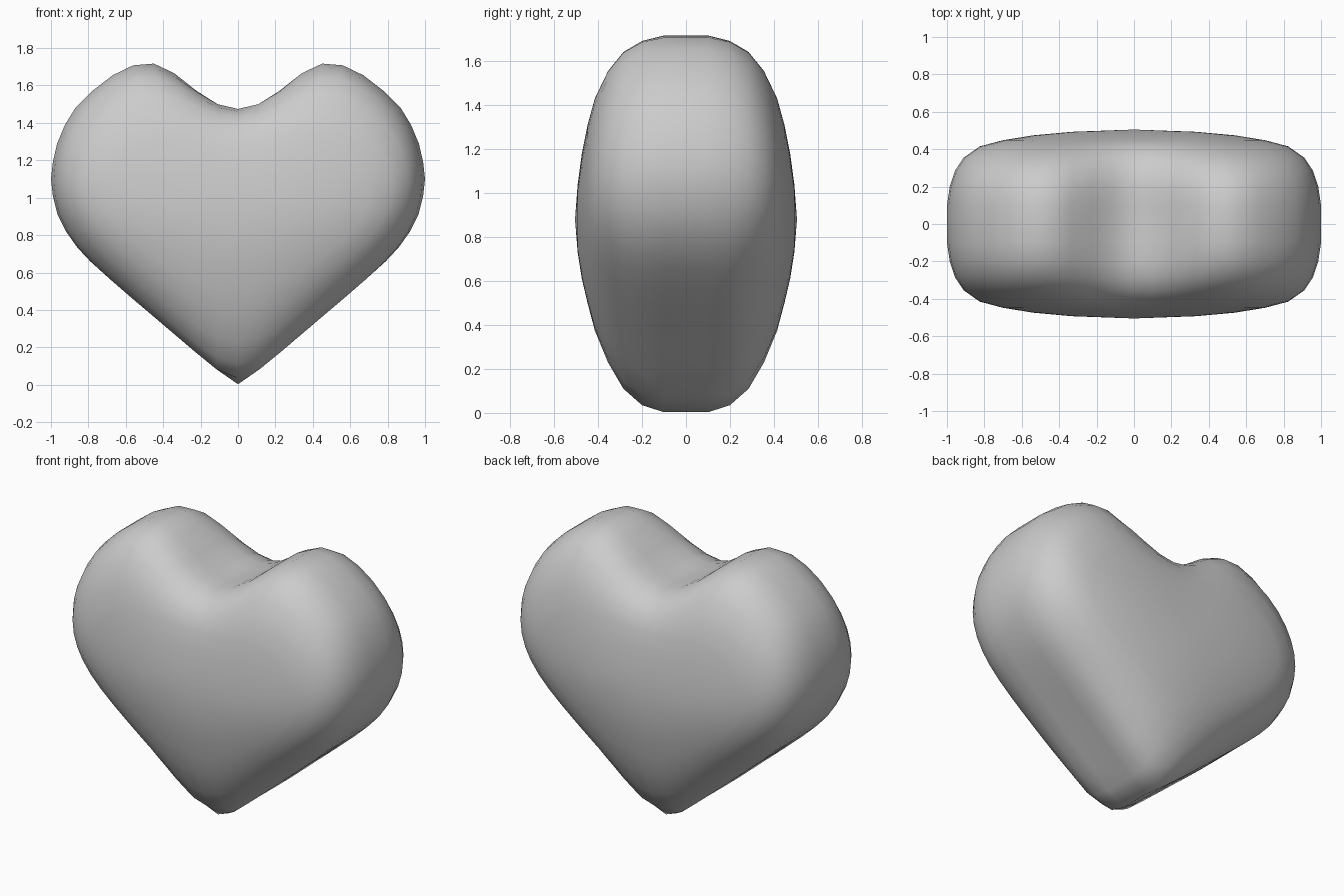
import bpy, bmesh

if "Cube" in bpy.data.objects:
    bpy.data.objects.remove(bpy.data.objects["Cube"])

# Right half of the heart outline (x, z), notch to tip
half = [(0, 1.468), (.11, 1.5), (.22, 1.57), (.34, 1.665), (.45, 1.717), (.56, 1.708),
        (.67, 1.655), (.78, 1.57), (.87, 1.48), (.925, 1.39), (.967, 1.29), (.99, 1.19),
        (1, 1.1), (.99, 1.01), (.965, .91), (.92, .82), (.86, .735), (.79, .66),
        (.69, .57), (.58, .475), (.47, .385), (.36, .29), (.24, .19), (.11, .08), (0, .003)]
outline = half + [(-x, z) for x, z in half[-2:0:-1]]

# Puffed layers: depth, half width, top, bottom, smoothing passes
layers = [(.10, 1, 1.717, .003, 0), (.20, .985, 1.692, .035, 1), (.285, .957, 1.642, .11, 2),
          (.355, .91, 1.555, .23, 4), (.415, .825, 1.43, .375, 8), (.448, .7, 1.31, .5, 14),
          (.474, .54, 1.18, .61, 22), (.493, .33, 1.04, .73, 30)]


def layer_ring(width, top, bottom, passes):
    ring = list(outline)
    n = len(ring)
    for _ in range(passes):
        ring = [tuple(.5 * ring[i][k] + .25 * (ring[i - 1][k] + ring[(i + 1) % n][k])
                      for k in (0, 1)) for i in range(n)]
    w = max(p[0] for p in ring)
    lo, hi = min(p[1] for p in ring), max(p[1] for p in ring)
    return [(x * width / w, bottom + (z - lo) * (top - bottom) / (hi - lo)) for x, z in ring]


# Loft the layers from front to back and close both faces
bm = bmesh.new()
stack = [(-d, *rest) for d, *rest in reversed(layers)] + [(d, *rest) for d, *rest in layers]
rings = [[bm.verts.new((x, y, z)) for x, z in layer_ring(*rest)] for y, *rest in stack]
n = len(outline)
for a, b in zip(rings, rings[1:]):
    for i in range(n):
        j = (i + 1) % n
        bm.faces.new((a[i], a[j], b[j], b[i]))
for ring, y in ((rings[0], -.505), (rings[-1], .505)):
    centre = bm.verts.new((0, y, .88))
    for i in range(n):
        bm.faces.new((ring[i], ring[(i + 1) % n], centre))
bmesh.ops.recalc_face_normals(bm, faces=bm.faces)
for f in bm.faces:
    f.smooth = True

mesh = bpy.data.meshes.new("heart")
bm.to_mesh(mesh)
bm.free()
heart = bpy.data.objects.new("heart", mesh)
bpy.context.collection.objects.link(heart)
